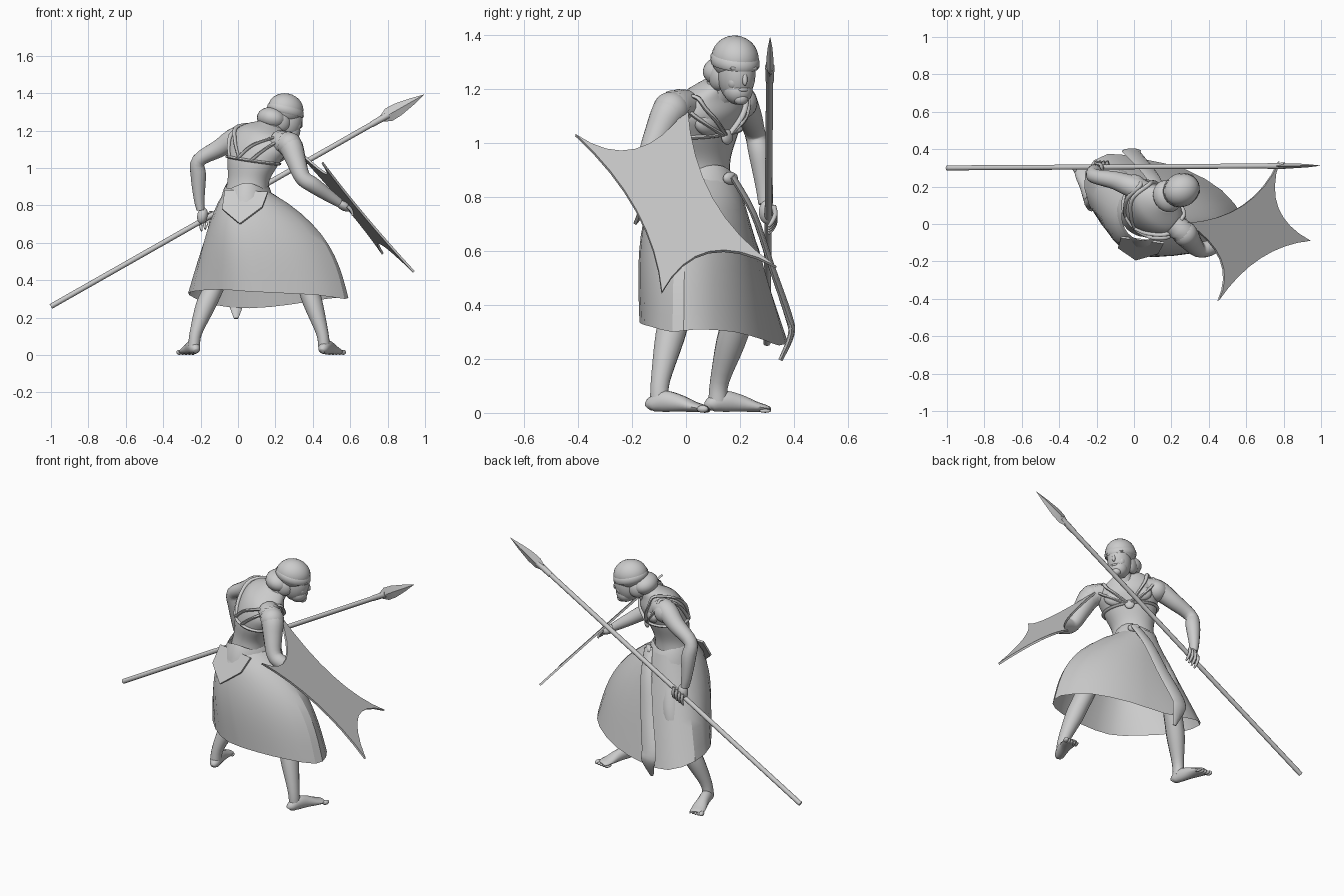
import bpy, bmesh, math
from mathutils import Vector, Matrix

if "Cube" in bpy.data.objects:
    bpy.data.objects.remove(bpy.data.objects["Cube"])

Z, Y = Vector((0, 0, 1)), Vector((0, 1, 0))


def finish(name, bm, angle=50, thick=0):
    bmesh.ops.recalc_face_normals(bm, faces=bm.faces[:])
    me = bpy.data.meshes.new(name)
    bm.to_mesh(me)
    bm.free()
    ob = bpy.data.objects.new(name, me)
    bpy.context.collection.objects.link(ob)
    if thick:
        mod = ob.modifiers.new("thickness", 'SOLIDIFY')
        mod.thickness, mod.offset = thick, 0
    if angle:
        bpy.ops.object.select_all(action='DESELECT')
        ob.select_set(True)
        bpy.context.view_layer.objects.active = ob
        bpy.ops.object.shade_smooth_by_angle(angle=math.radians(angle))
    return ob


def spline(pts, sub, closed=False):
    p = [Vector(q) for q in pts]
    n, out = len(p), []
    for i in range(n if closed else n - 1):
        at = lambda k: p[k % n] if closed else p[max(0, min(n - 1, k))]
        a, b, c, d = at(i - 1), at(i), at(i + 1), at(i + 2)
        for s in range(sub):
            t = s / sub
            out.append((b * 2 + (c - a) * t + (a * 2 - b * 5 + c * 4 - d) * t * t
                        + (b * 3 - a - c * 3 + d) * t ** 3) * 0.5)
    return out if closed else out + [p[-1]]


def loft(name, rings, caps=True, angle=50, loop=False):
    bm = bmesh.new()
    vs = [[bm.verts.new(v) for v in r] for r in rings]
    n = len(vs[0])
    for a, b in list(zip(vs, vs[1:])) + ([(vs[-1], vs[0])] if loop else []):
        for i in range(n):
            bm.faces.new((a[i], a[(i + 1) % n], b[(i + 1) % n], b[i]))
    if caps and not loop:
        bm.faces.new(vs[0])
        bm.faces.new(vs[-1])
    return finish(name, bm, angle)


def tube(name, pts, n=14, sub=4, ref=Y, angle=50, loop=False):
    """pts: (x, y, z, side radius, other radius)"""
    path = spline(pts, sub, loop)
    rings, m = [], len(path)
    for i, q in enumerate(path):
        lo, hi = ((i - 1) % m, (i + 1) % m) if loop else (max(i - 1, 0), min(i + 1, m - 1))
        t = (Vector(path[hi][:3]) - Vector(path[lo][:3])).normalized()
        u = t.cross(ref).normalized()
        v = u.cross(t)
        rings.append([Vector(q[:3]) + u * (q[3] * math.cos(k * math.tau / n))
                      + v * (q[4] * math.sin(k * math.tau / n)) for k in range(n)])
    return loft(name, rings, True, angle, loop)


def blob(name, loc, size, yaw=0, pitch=0):
    bm = bmesh.new()
    m = (Matrix.Translation(loc) @ Matrix.Rotation(yaw, 4, 'Z') @ Matrix.Rotation(pitch, 4, 'Y')
         @ Matrix.Diagonal((*size, 1)))
    bmesh.ops.create_uvsphere(bm, u_segments=24, v_segments=14, radius=1, matrix=m)
    return finish(name, bm)


# Torso: leaning rings (x, y, z, half width, half depth), chest facing +x +y, left side raised
FWD, SIDE = Vector((.68, .73, 0)), Vector((.73, -.68, 0))
TORSO = [(.04, .05, .82, .13, .11), (.055, .055, .93, .12, .1), (.078, .063, 1.03, .15, .114),
         (.11, .078, 1.12, .172, .12), (.135, .09, 1.19, .14, .095), (.175, .12, 1.235, .055, .055)]
body = spline(TORSO, 8)


def on_torso(s, deg, grow=1.0):
    q = body[max(0, min(len(body) - 1, round(s * 8)))]
    a = math.radians(deg)
    roll = Z * (-.06 * s * math.sin(a) * q[3] - .03 * s * math.cos(a) * q[4])
    return Vector(q[:3]) + (FWD * (math.cos(a) * q[4]) + SIDE * (math.sin(a) * q[3])) * grow + roll


loft("torso", [[on_torso(i / 8, k * 12) for k in range(30)] for i in range(len(body))])
tube("neck", [(.165, .11, 1.17, .065, .065), (.2, .14, 1.23, .05, .05), (.235, .165, 1.29, .05, .05)])
for s in (-1, 1):
    blob("chest_muscle", on_torso(2.75, s * 30, .74), (.036, .075, .05), .82)

# Harness: chest band, shoulder straps and disc
strap = lambda keys: [(*on_torso(s, a, g), .011, .008) for s, a, g in keys]
tube("chest_band", strap([(2.1, a, 1.02) for a in range(0, 360, 30)]), 8, 3, Z, loop=True)
for s in (-1, 1):
    tube("shoulder_strap", strap([(2.05, 0, 1.06), (2.7, s * 22, 1.06), (3.5, s * 40, 1.06), (4.2, s * 70, 1.12),
                                  (3.9, s * 125, 1.12), (3, s * 160, 1.05), (2.1, s * 182, 1.03)]), 8, 5,
         Vector((.3, .2, .93)))
    tube("outer_strap", strap([(2.05, 0, 1.05), (2.6, s * 34, 1.06), (3.4, s * 62, 1.06), (4, s * 85, 1.1),
                               (3.4, s * 122, 1.07), (2.6, s * 140, 1.04), (2.1, s * 150, 1.03)]), 8, 5,
         Vector((.3, .2, .93)))
blob("harness_disc", on_torso(2.05, 0, 1.08), (.014, .028, .028), .82)

# Head, hair and cap
YAW = .42
H = lambda f, s, z: Vector((.25 + f * math.cos(YAW) - s * math.sin(YAW),
                            .18 + f * math.sin(YAW) + s * math.cos(YAW), z))
blob("face", H(.02, 0, 1.255), (.078, .068, .105), YAW, .15)
blob("jaw", H(.032, 0, 1.195), (.054, .054, .052), YAW, .3)
blob("chin", H(.058, 0, 1.165), (.024, .028, .024), YAW)
blob("nose", H(.088, 0, 1.243), (.014, .011, .03), YAW, -.3)
blob("lips", H(.079, 0, 1.198), (.01, .02, .008), YAW)
for s in (-1, 1):
    blob("brow", H(.078, s * .028, 1.278), (.014, .028, .008), YAW - s * .3)
    blob("cheek", H(.054, s * .03, 1.228), (.026, .024, .03), YAW)
    blob("side_hair", H(-.042, s * .05, 1.245), (.05, .028, .05), YAW)
blob("back_hair", H(-.078, 0, 1.264), (.076, .088, .06), YAW, .25)
blob("cap", H(.005, 0, 1.315), (.098, .086, .084), YAW, .2)
band = []
for k in range(24):
    a = k * math.tau / 24
    band.append((*H(.004 + .094 * math.cos(a), .084 * math.sin(a), 1.305 - .02 * math.cos(a)), .006, .02))
tube("cap_band", band, 8, 1, Z, loop=True)

# Arms
tube("spear_arm", [(.06, .17, 1.16, .058, .058), (-.01, .2, 1.16, .06, .06), (-.1, .232, 1.105, .049, .049),
                   (-.21, .255, 1.04, .038, .039), (-.212, .275, .96, .042, .042), (-.208, .29, .84, .03, .032),
                   (-.2, .295, .775, .022, .027)], ref=Vector((.2, .97, -.1)))
tube("shield_arm", [(.21, .0, 1.14, .06, .06), (.275, -.055, 1.125, .066, .066), (.31, -.1, 1.04, .054, .054),
                    (.345, -.135, .95, .043, .043), (.4, -.13, .91, .043, .043), (.48, -.09, .855, .034, .034),
                    (.54, -.06, .815, .025, .025)], ref=Vector((-.5, .85, .1)))
blob("shoulder_left", (0, .2, 1.15), (.066, .065, .062))
blob("shoulder_right", (.275, -.055, 1.125), (.066, .068, .066))
blob("spear_palm", (-.19, .3, .745), (.028, .03, .045), 0, .2)
blob("shield_palm", (.565, -.05, .797), (.045, .034, .024), .4, .5)
for k in range(4):
    x, z = -.205 + k * .02, .722 + k * .009
    tube("spear_finger", [(x, .325, z + .02, .009, .009), (x + .003, .331, z - .012, .009, .009),
                          (x + .008, .318, z - .042, .008, .008), (x + .01, .305, z - .058, .005, .005)],
         8, 3, Vector((1, 0, 0)))
    y = -.077 + k * .019
    tube("shield_finger", [(.585, y, .795, .009, .009), (.605, y + .004, .775, .009, .009),
                           (.615, y + .008, .745, .006, .006)], 8, 3)

# Legs and feet
LEGS = {"left": ([(-.0, .12, .76, .085, .085), (-.07, .23, .52, .062, .062), (-.125, .2, .37, .053, .056),
                  (-.175, .165, .26, .052, .054), (-.225, .125, .12, .033, .036), (-.235, .118, .045, .032, .036)],
                 (-.225, .08), (-.285, .315)),
        "right": ([(.12, .03, .76, .085, .085), (.32, .03, .53, .062, .062), (.365, -.03, .39, .054, .058),
                   (.4, -.06, .28, .052, .055), (.45, -.095, .12, .033, .036), (.46, -.098, .045, .032, .036)],
                  (.45, -.14), (.535, .085))}
for side, (leg, heel, toe) in LEGS.items():
    tube(side + "_leg", leg)
    h, t = Vector((*heel, 0)), Vector((*toe, 0))
    prof = [(0, .014, .016), (.06, .027, .028), (.25, .032, .04), (.5, .034, .033),
            (.75, .042, .02), (.9, .04, .014), (.95, .03, .01)]
    tube(side + "_foot", [(*(h.lerp(t, f) + Z * (hh + .003)), w, hh) for f, w, hh in prof], ref=Z)
    d = (t - h).normalized()
    out = d.cross(Z) * (-1 if side == "right" else 1)
    for k in range(5):
        r = .014 - k * .0015 if k else .016
        blob(side + "_toe", h.lerp(t, .95 - k * .02) + out * (k * .018 - .034) + Z * r * .9,
             (.022, r * .85, r * .85), math.atan2(d.y, d.x))

# Skirt: lofted from an oval waist to an uneven hem, fuller over the hips behind
HEM = [(.58, .04, .31), (.47, .18, .30), (.28, .29, .27), (.06, .345, .25), (-.14, .375, .27), (-.26, .28, .32),
       (-.24, .1, .34), (-.1, -.08, .35), (.05, -.165, .34), (.25, -.165, .33), (.43, -.13, .32), (.57, -.05, .3)]
hem = spline(HEM, 2, True)
rings = []
for j in range(11):
    f, ring = j / 10, []
    for k, e in enumerate(hem):
        a = k * math.tau / len(hem)
        g = f + .27 * math.sin(math.pi * f ** .8) * (.5 + .5 * math.cos(a + .7))
        hip = .045 * math.sin(math.pi * f ** .7) * max(0, math.cos(a - math.radians(232)))
        wx, wy = .05 + .125 * math.cos(a), .045 + .145 * math.sin(a)
        ring.append((wx + (e.x - wx) * g - hip * .75, wy + (e.y - wy) * g - hip * .65, .87 + (e.z - .87) * f))
    rings.append(ring)
loft("skirt", rings, False, 25)

# Waist wrap, hanging back flap and front sash
loft("waist_wrap", [[(.048 + r * .122 * math.cos(k * math.tau / 24), .043 + r * .14 * math.sin(k * math.tau / 24),
                      z + .015 * math.sin(k * math.tau / 8)) for k in range(24)]
                    for z, r in ((.78, 1.26), (.83, 1.16), (.88, 1.04), (.905, .93))], False, 40)
bm = bmesh.new()
bm.faces.new([bm.verts.new(v) for v in ((-.07, -.07, .88), (.16, -.1, .87), (.13, -.155, .79), (.01, -.19, .7),
                                        (-.085, -.125, .78))])
finish("back_flap", bm, 0, .012)
tube("front_sash", [(.14, .17, .88, .03, .012), (.1, .25, .74, .04, .012), (.05, .315, .55, .045, .012),
                    (-.01, .38, .36, .05, .014), (-.01, .39, .29, .045, .012), (-.01, .35, .195, .012, .008)], 8)
blob("sash_knot", (.14, .165, .87), (.018, .035, .024), .8)

# Hide shield: four points with hollow edges, on a slanted plane
CORNERS = [(-.41, 1.03), (.005, 1.13), (.335, .54), (-.09, .445)]
MIDS = [(-.19, .975), (.1, .79), (.085, .595), (-.185, .75)]
bm = bmesh.new()
outline = []
for i in range(4):
    p, q, m = Vector(CORNERS[i]), Vector(CORNERS[(i + 1) % 4]), Vector(MIDS[i])
    c = m * 2 - (p + q) / 2
    for s in range(8):
        t = s / 8
        w = p * (1 - t) ** 2 + c * (2 * t * (1 - t)) + q * t * t
        outline.append(bm.verts.new((1.341 - .181 * w.x - .937 * w.y, w.x, w.y)))
bm.faces.new(outline)
finish("hide_shield", bm, 0, .012)

# Spear
S, E = Vector((-1, .3, .26)), Vector((.995, .312, 1.392))
tube("spear_shaft", [(*S.lerp(E, f), .014, .014) for f in (0, .5, .91)], 10, 1)
tube("spear_socket", [(*S.lerp(E, .86), .016, .016), (*S.lerp(E, .905), .018, .018)], 10, 1)
tube("spear_blade", [(*S.lerp(E, f), w, b) for f, w, b in ((.885, .016, .012), (.905, .038, .014), (.93, .036, .013),
                                                         (.965, .021, .009), (1, .001, .001))], 4, 1, angle=20)
